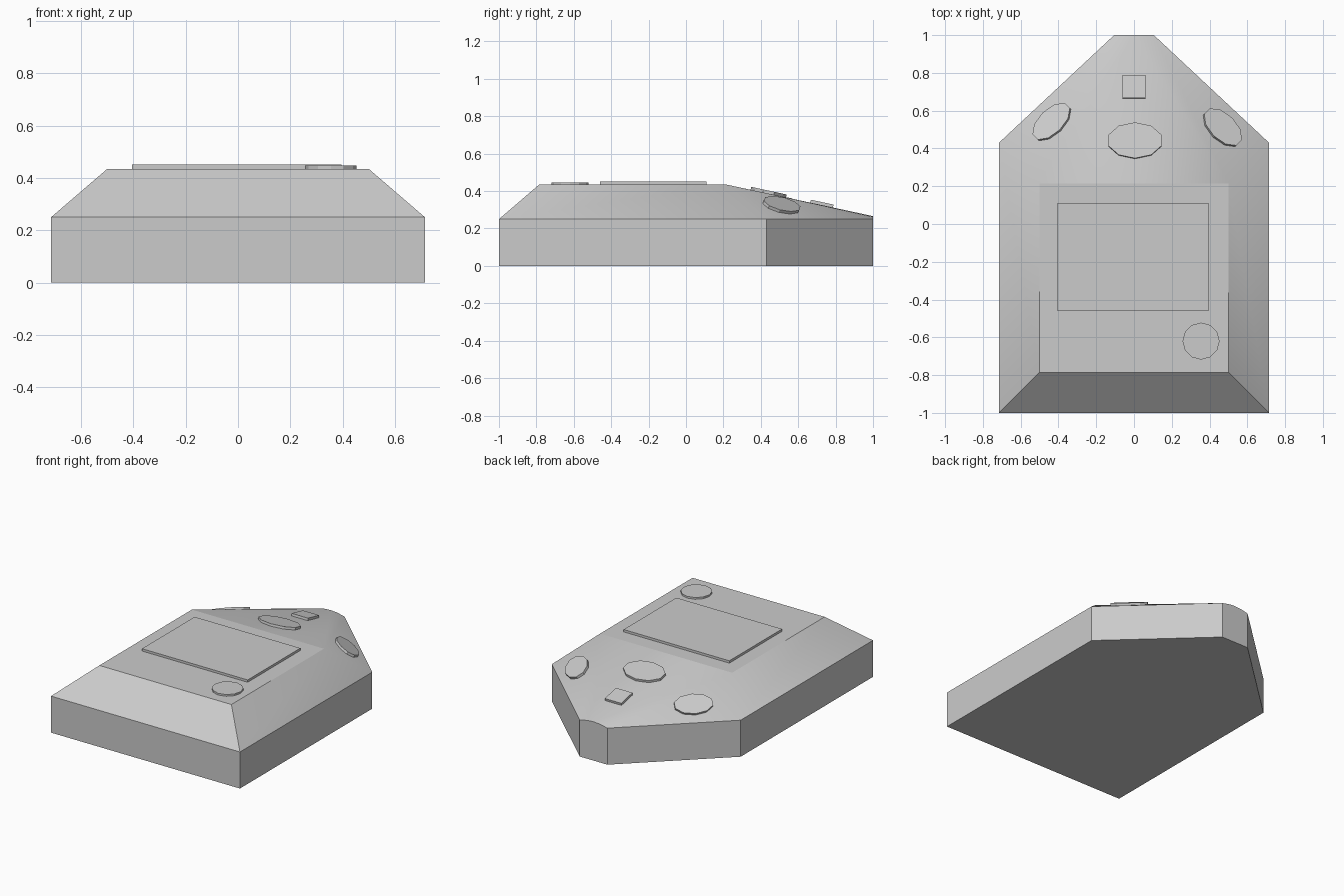
import bpy, bmesh, math
from mathutils import Vector, Matrix

if "Cube" in bpy.data.objects:
    bpy.data.objects.remove(bpy.data.objects["Cube"], do_unlink=True)

GREY = (0.6, 0.6, 0.6, 1)
grey = bpy.data.materials.new("plain grey")
grey.use_nodes = True
grey.diffuse_color = GREY
grey.node_tree.nodes["Principled BSDF"].inputs["Base Color"].default_value = GREY


def finish(name, bm, angle=30):
    bmesh.ops.recalc_face_normals(bm, faces=bm.faces)
    mesh = bpy.data.meshes.new(name)
    bm.to_mesh(mesh)
    bm.free()
    mesh.materials.append(grey)
    obj = bpy.data.objects.new(name, mesh)
    bpy.context.collection.objects.link(obj)
    bpy.ops.object.select_all(action="DESELECT")
    obj.select_set(True)
    bpy.context.view_layer.objects.active = obj
    bpy.ops.object.shade_smooth_by_angle(angle=math.radians(angle))
    return obj


# Housing: straight walls, bevelled deck and a sloping, pointed back
W, D, RIM, DECK = 0.715, 0.43, 0.25, 0.435
bm = bmesh.new()
half = [(W, -1, RIM), (W, D, RIM), (0.105, 1, RIM), (0.05, 1, 0.262)]
mirrored = [(-x, y, z) for x, y, z in reversed(half)]
rim = [bm.verts.new(p) for p in half + [(0, 1, 0.266)] + mirrored]
base = [bm.verts.new((v.co.x, v.co.y, 0)) for v in rim]
for i in range(len(rim)):
    j = (i + 1) % len(rim)
    bm.faces.new((base[i], base[j], rim[j], rim[i]))
bm.faces.new(base)
fr, br, bl, fl = [bm.verts.new((x, y, DECK)) for x, y in
                  ((0.5, -0.785), (0.5, 0.215), (-0.5, 0.215), (-0.5, -0.785))]
bm.faces.new((fr, br, bl, fl))
bm.faces.new((rim[-1], rim[0], fr, fl))
bm.faces.new((rim[0], rim[1], br, fr))
bm.faces.new((rim[-2], rim[-1], fl, bl))
for i in range(1, 4):
    bm.faces.new((br, rim[i], rim[i + 1]))
    bm.faces.new((bl, rim[-i - 2], rim[-i - 1]))
bm.faces.new((br, rim[4], bl))
housing = finish("housing", bm)

# Keep the fold between the deck and the back slope crisp
for e in housing.data.edges:
    pts = [housing.data.vertices[i].co for i in e.vertices]
    if all(abs(p.y - 0.215) < 0.001 and p.z > 0.4 for p in pts):
        e.use_edge_sharp = True


def pad(name, centre, size, normal, along=(1, 0, 0), sides=10, height=0.018):
    """Raised pad lying on a surface; four sides gives a rectangle."""
    n = Vector(normal).normalized()
    u = Vector(along)
    u = (u - n * u.dot(n)).normalized()
    v = n.cross(u)
    frame = Matrix((u, v, n)).transposed().to_4x4()
    frame.translation = Vector(centre) + n * (height / 2 - 0.002)
    bm = bmesh.new()
    if sides == 4:
        bmesh.ops.create_cube(bm, size=2)
    else:
        bmesh.ops.create_cone(bm, cap_ends=True, segments=sides,
                              radius1=1, radius2=1, depth=2)
    scale = Matrix.Diagonal((size[0], size[1], height / 2, 1))
    bmesh.ops.transform(bm, matrix=frame @ scale, verts=bm.verts)
    return finish(name, bm, 20)


# Deck parts
UP = (0, 0, 1)
pad("screen", (-0.005, -0.175, DECK), (0.4, 0.285), UP, sides=4)
pad("round_button", (0.355, -0.62, DECK), (0.098, 0.098), UP, sides=12, height=0.014)

# Buttons on the middle of the back slope
fall = (DECK - 0.266) / (1 - 0.215)
slope = (0, fall, 1)
for name, x, y, size, sides in (("oval_button", 0.005, 0.44, (0.147, 0.097), 10),
                                ("square_button", 0, 0.725, (0.062, 0.062), 4)):
    pad(name, (x, y, DECK - fall * (y - 0.215)), size, slope, sides=sides)

# Buttons on the two side facets
corner, a, b = Vector((0.5, 0.215, DECK)), Vector((W, D, RIM)), Vector((0.105, 1, RIM))
n = (a - corner).cross(b - corner)
for name, s, x, y, width in (("left_button", 1, 0.466, 0.508, 0.08),
                             ("right_button", -1, 0.433, 0.538, 0.075)):
    z = corner.z - (n.x * (x - corner.x) + n.y * (y - corner.y)) / n.z
    pad(name, (s * x, y, z), (0.125, width), (s * n.x, n.y, n.z), (-s, 1, 0))
